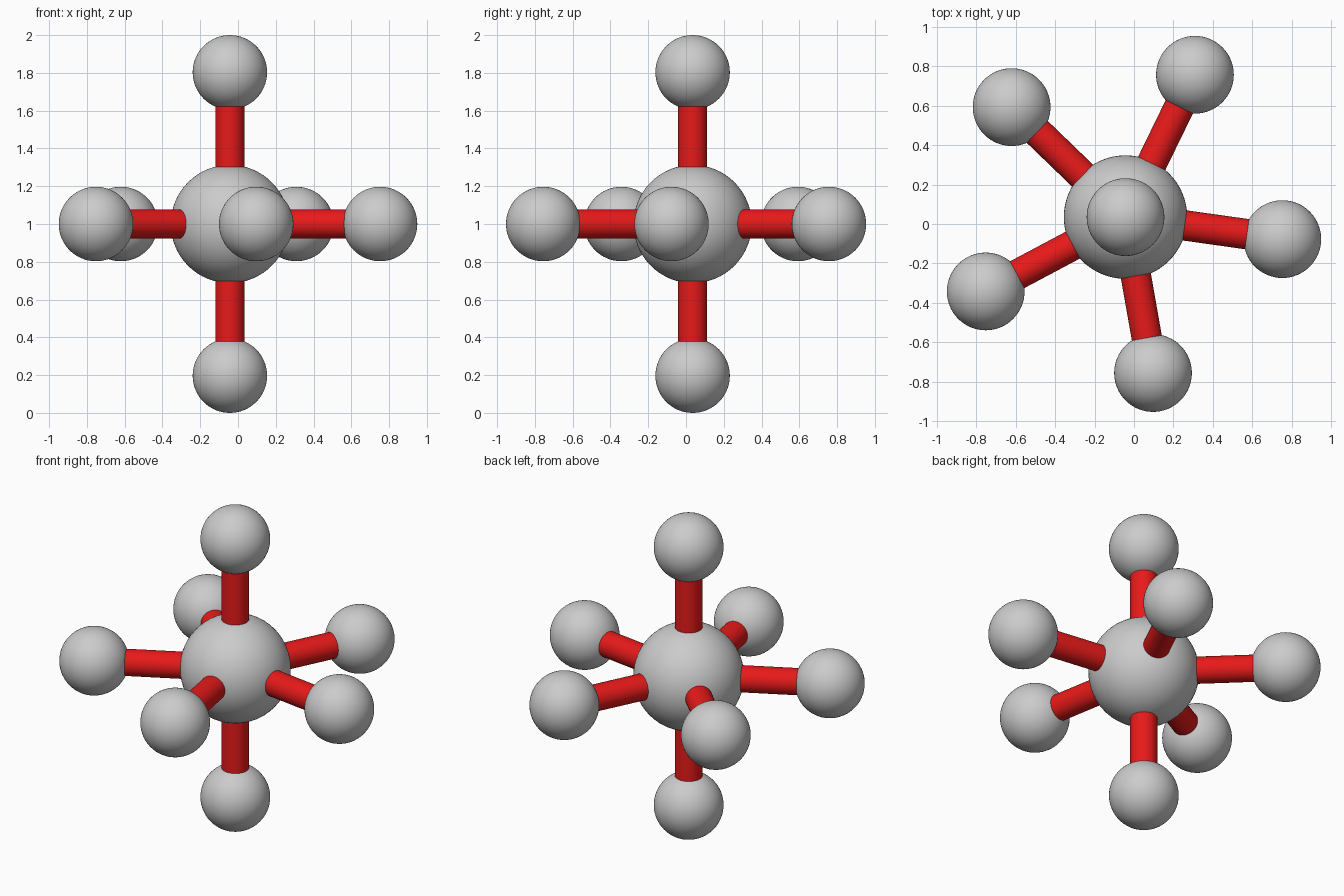
import bpy
from math import cos, sin, radians
from mathutils import Vector

if "Cube" in bpy.data.objects:
    bpy.data.objects.remove(bpy.data.objects["Cube"])

CENTRE = Vector((-0.043, 0.035, 1.0))
REACH, BIG_R, SMALL_R, ROD_R = 0.803, 0.313, 0.197, 0.077

red = bpy.data.materials.new("red")
red.diffuse_color = (0.8, 0.01, 0.01, 1)
red.use_nodes = True
red.node_tree.nodes["Principled BSDF"].inputs["Base Color"].default_value = red.diffuse_color


def ball(name, centre, radius):
    bpy.ops.mesh.primitive_uv_sphere_add(segments=64, ring_count=32, radius=radius, location=centre)
    bpy.context.object.name = name
    bpy.ops.object.shade_smooth()


def rod(name, start, end):
    axis = end - start
    bpy.ops.mesh.primitive_cylinder_add(
        vertices=48, radius=ROD_R, depth=axis.length, location=(start + end) / 2,
        rotation=axis.to_track_quat('Z', 'Y').to_euler())
    ob = bpy.context.object
    ob.name = name
    ob.data.materials.append(red)
    bpy.ops.object.shade_smooth_by_angle()


# Central ball
ball("central_ball", CENTRE, BIG_R)

# Two vertical arms plus five evenly spaced around the middle
directions = {"top": Vector((0, 0, 1)), "bottom": Vector((0, 0, -1))}
for i in range(5):
    a = radians(-8 + 72 * i)
    directions[f"side_{i + 1}"] = Vector((cos(a), sin(a), 0))

# Rods and outer balls
for name, d in directions.items():
    rod(f"{name}_rod", CENTRE + d * 0.2, CENTRE + d * (REACH - 0.1))
    ball(f"{name}_ball", CENTRE + d * REACH, SMALL_R)
